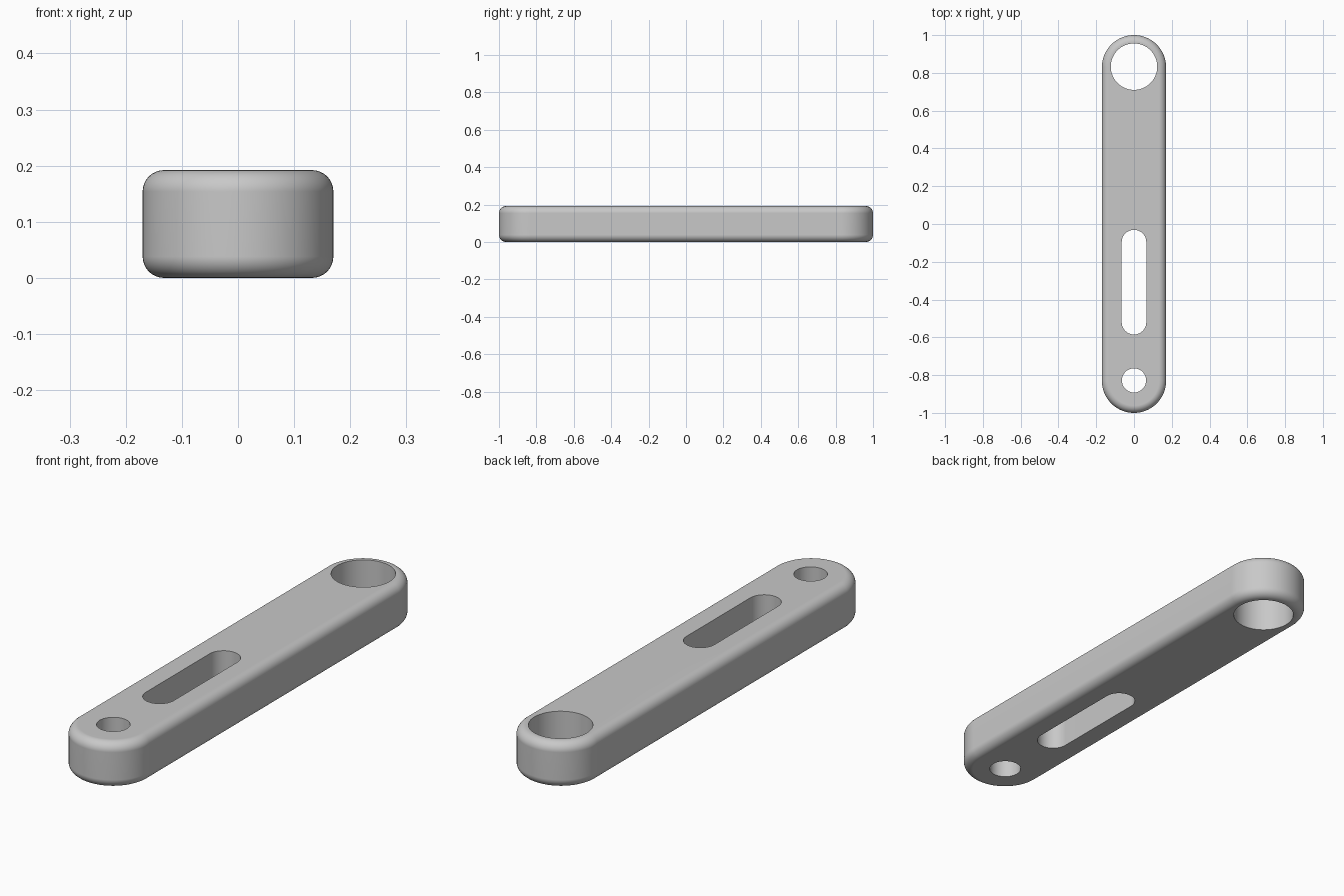
import bpy
import bmesh
from math import sin, cos, pi, radians

cube = bpy.data.objects.get("Cube")
if cube:
    bpy.data.objects.remove(cube, do_unlink=True)

HEIGHT = 0.192
FILLET = 0.038

grey = bpy.data.materials.new("plain grey")
grey.use_nodes = True
colour = (0.58, 0.58, 0.58, 1)
grey.diffuse_color = colour
grey.node_tree.nodes["Principled BSDF"].inputs["Base Color"].default_value = colour


def slot_prism(name, radius, y_low, y_high, z_low, z_high, steps=32, fillet=0):
    """Upright prism with rounded ends; equal end centres give a cylinder."""
    outline = []
    for centre, start in ((y_high, 0), (y_low, pi)):
        for i in range(steps + 1):
            a = start + pi * i / steps
            outline.append((radius * cos(a), centre + radius * sin(a), z_low))
    bm = bmesh.new()
    base = bm.faces.new([bm.verts.new(p) for p in outline])
    bmesh.ops.remove_doubles(bm, verts=bm.verts[:], dist=1e-5)
    base = bm.faces[:][0]
    top = bmesh.ops.extrude_face_region(bm, geom=[base], use_keep_orig=True)
    for v in (g for g in top["geom"] if isinstance(g, bmesh.types.BMVert)):
        v.co.z = z_high
    bmesh.ops.recalc_face_normals(bm, faces=bm.faces[:])
    if fillet:
        rims = [e for e in bm.edges if abs(e.verts[0].co.z - e.verts[1].co.z) < 1e-6]
        bmesh.ops.bevel(bm, geom=rims, offset=fillet, offset_type='OFFSET',
                        segments=8, profile=0.5, affect='EDGES')
    mesh = bpy.data.meshes.new(name)
    bm.to_mesh(mesh)
    bm.free()
    mesh.materials.append(grey)
    obj = bpy.data.objects.new(name, mesh)
    bpy.context.collection.objects.link(obj)
    return obj


# Bar with rounded ends and filleted rims
bar = slot_prism("link_bar", 0.17, -0.83, 0.83, 0, HEIGHT, fillet=FILLET)

# Through holes: large bore, long slot, small bore
cutters = [
    slot_prism("large_bore_cutter", 0.123, 0.833, 0.833, -0.1, HEIGHT + 0.1),
    slot_prism("slot_cutter", 0.065, -0.52, -0.096, -0.1, HEIGHT + 0.1),
    slot_prism("small_bore_cutter", 0.064, -0.828, -0.828, -0.1, HEIGHT + 0.1),
]
bpy.ops.object.select_all(action='DESELECT')
bar.select_set(True)
bpy.context.view_layer.objects.active = bar
for cutter in cutters:
    cutter.hide_render = True
    cut = bar.modifiers.new(cutter.name, 'BOOLEAN')
    cut.operation = 'DIFFERENCE'
    cut.solver = 'EXACT'
    cut.object = cutter
    bpy.ops.object.modifier_apply(modifier=cut.name)
for cutter in cutters:
    bpy.data.objects.remove(cutter, do_unlink=True)

# Smooth fillets and bores, crisp hole rims
bpy.ops.object.shade_smooth_by_angle(angle=radians(30))
normals = bar.modifiers.new("even_normals", 'WEIGHTED_NORMAL')
normals.keep_sharp = True
